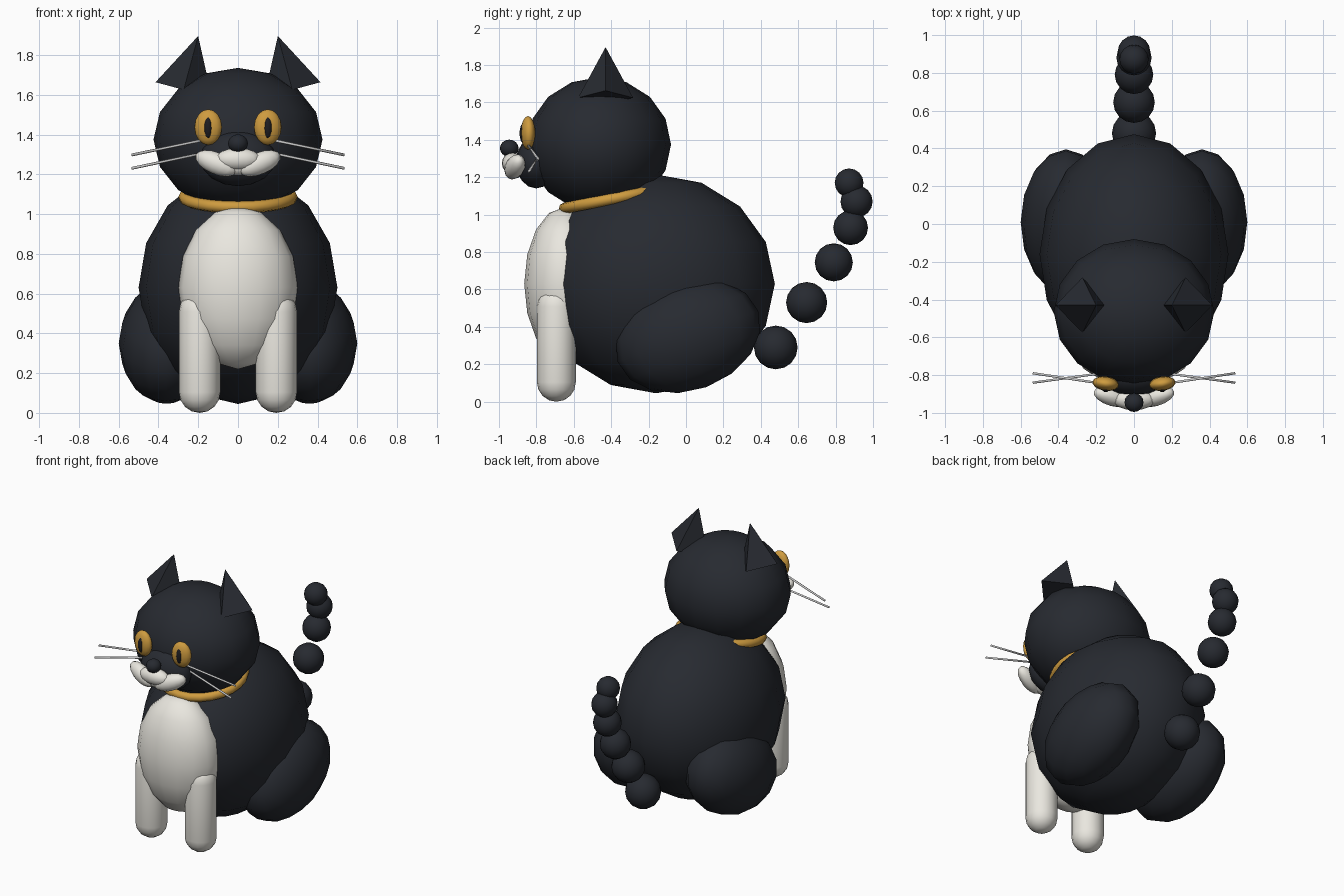
import bpy, bmesh, math
from mathutils import Vector, Matrix, Euler

if "Cube" in bpy.data.objects:
    bpy.data.objects.remove(bpy.data.objects["Cube"])


def material(name, rgb):
    m = bpy.data.materials.new(name)
    m.diffuse_color = (*rgb, 1)
    m.use_nodes = True
    m.node_tree.nodes["Principled BSDF"].inputs["Base Color"].default_value = m.diffuse_color
    return m


DARK = material("dark_fur", (0.02, 0.023, 0.03))
WHITE = material("white_fur", (0.82, 0.80, 0.74))
GOLD = material("gold", (0.62, 0.33, 0.05))
BLACK = material("pupil_black", (0.012, 0.012, 0.015))
GREY = material("whisker_grey", (0.55, 0.55, 0.55))


def finish(name, bm, mat, smooth=True):
    mesh = bpy.data.meshes.new(name)
    bmesh.ops.recalc_face_normals(bm, faces=bm.faces)
    bm.to_mesh(mesh)
    bm.free()
    for p in mesh.polygons:
        p.use_smooth = smooth
    mesh.materials.append(mat)
    ob = bpy.data.objects.new(name, mesh)
    bpy.context.collection.objects.link(ob)
    return ob


def ball(name, loc, size, mat, rot=(0, 0, 0), seg=16, rings=8, stretch=0):
    """Ellipsoid; stretch moves the upper half up to make a capsule."""
    bm = bmesh.new()
    bmesh.ops.create_uvsphere(bm, u_segments=seg, v_segments=rings, radius=1)
    if stretch:
        mid = [e for e in bm.edges if all(abs(v.co.z) < 1e-4 for v in e.verts)]
        top = [f for f in bm.faces if f.calc_center_median().z > 0]
        bmesh.ops.split_edges(bm, edges=mid)
        for v in {v for f in top for v in f.verts}:
            v.co.z += stretch
        loops = [e for e in bm.edges if e.is_boundary]
        bmesh.ops.bridge_loops(bm, edges=loops)
    bm.transform(Matrix.LocRotScale(Vector(loc), Euler(rot), Vector(size)))
    return finish(name, bm, mat)


def rod(name, a, b, r, mat):
    a, b = Vector(a), Vector(b)
    bm = bmesh.new()
    bmesh.ops.create_cone(bm, cap_ends=True, segments=6, radius1=r, radius2=r, depth=(b - a).length)
    bm.transform(Matrix.LocRotScale((a + b) / 2, (b - a).to_track_quat('Z', 'Y'), None))
    return finish(name, bm, mat)


def tube(name, pts, radius, seg, mat, closed=False):
    """Round tube swept through points by a bevelled curve, turned into a mesh."""
    cu = bpy.data.curves.new(name, 'CURVE')
    cu.dimensions = '3D'
    cu.bevel_depth = radius
    cu.bevel_resolution = seg
    sp = cu.splines.new('POLY')
    sp.points.add(len(pts) - 1)
    for p, co in zip(sp.points, pts):
        p.co = (*co, 1)
    sp.use_cyclic_u = closed
    sp.use_smooth = True
    cu.materials.append(mat)
    ob = bpy.data.objects.new(name, cu)
    bpy.context.collection.objects.link(ob)
    return ob


# body, chest bib and head
ball("body", (0, -0.16, 0.63), (0.50, 0.635, 0.585), DARK)
ball("chest_bib", (0, -0.65, 0.63), (0.30, 0.215, 0.41), WHITE)
ball("head", (0, -0.465, 1.375), (0.425, 0.385, 0.36), DARK)

# tilted collar
tilt = math.radians(11)
ring = []
for i in range(24):
    t = math.tau * i / 24
    y = 0.265 * math.sin(t)
    ring.append((0.27 * math.cos(t), -0.39 + y * math.cos(tilt), 1.085 + y * math.sin(tilt)))
tube("collar", ring, 0.03, 2, GOLD, closed=True)

# muzzle, smiling lips and nose
ball("muzzle", (0, -0.80, 1.28), (0.19, 0.11, 0.14), DARK)
for s, side in ((-1, "left"), (1, "right")):
    ball("cheek_pad_" + side, (s * 0.11, -0.915, 1.255), (0.115, 0.05, 0.055), WHITE,
         rot=(0, -s * math.radians(22), s * math.radians(15)))
ball("lip_pad", (0, -0.93, 1.275), (0.115, 0.055, 0.057), WHITE)
ball("chin_pad", (0, -0.915, 1.235), (0.11, 0.045, 0.042), WHITE)
ball("nose", (0, -0.945, 1.355), (0.05, 0.05, 0.046), DARK)

# paired parts
for s, side in ((-1, "left"), (1, "right")):
    ball("haunch_" + side, (s * 0.36, 0.01, 0.35), (0.24, 0.40, 0.29), DARK,
         rot=(math.radians(20), 0, 0))
    ball("front_leg_" + side, (s * 0.193, -0.693, 0.104), (0.104, 0.104, 0.104), WHITE,
         stretch=0.405 / 0.104)
    ball("eye_" + side, (s * 0.15, -0.845, 1.437), (0.07, 0.038, 0.09), GOLD,
         rot=(0, 0, s * math.radians(8)))
    ball("pupil_" + side, (s * 0.15, -0.868, 1.435), (0.022, 0.022, 0.055), BLACK)

    # four-sided ear leaning inward
    bm = bmesh.new()
    bmesh.ops.create_cone(bm, cap_ends=True, segments=4, radius1=0.147, radius2=0, depth=0.28)
    bmesh.ops.remove_doubles(bm, verts=bm.verts, dist=1e-4)
    if max(abs(v.co.x) for v in bm.verts) < 0.12:
        bm.transform(Matrix.Rotation(math.pi / 4, 4, 'Z'))
    bm.transform(Matrix.Translation((s * 0.273, -0.43, 1.625))
                 @ Matrix.Rotation(-s * math.radians(15), 4, 'Y')
                 @ Matrix.Translation((0, 0, 0.14)))
    finish("ear_" + side, bm, DARK, smooth=False)

    # crossing whiskers
    rod("whisker_upper_" + side, (s * 0.17, -0.845, 1.373), (s * 0.535, -0.79, 1.297), 0.007, GREY)
    rod("whisker_lower_" + side, (s * 0.17, -0.79, 1.307), (s * 0.535, -0.84, 1.23), 0.007, GREY)

# tail of shrinking balls
tail = [(0.48, 0.29, 0.117), (0.645, 0.53, 0.11), (0.79, 0.745, 0.102),
        (0.88, 0.93, 0.093), (0.912, 1.07, 0.086), (0.872, 1.17, 0.077)]
for i, (y, z, r) in enumerate(tail):
    ball(f"tail_ball_{i + 1}", (0, y, z), (r, r, r), DARK)
